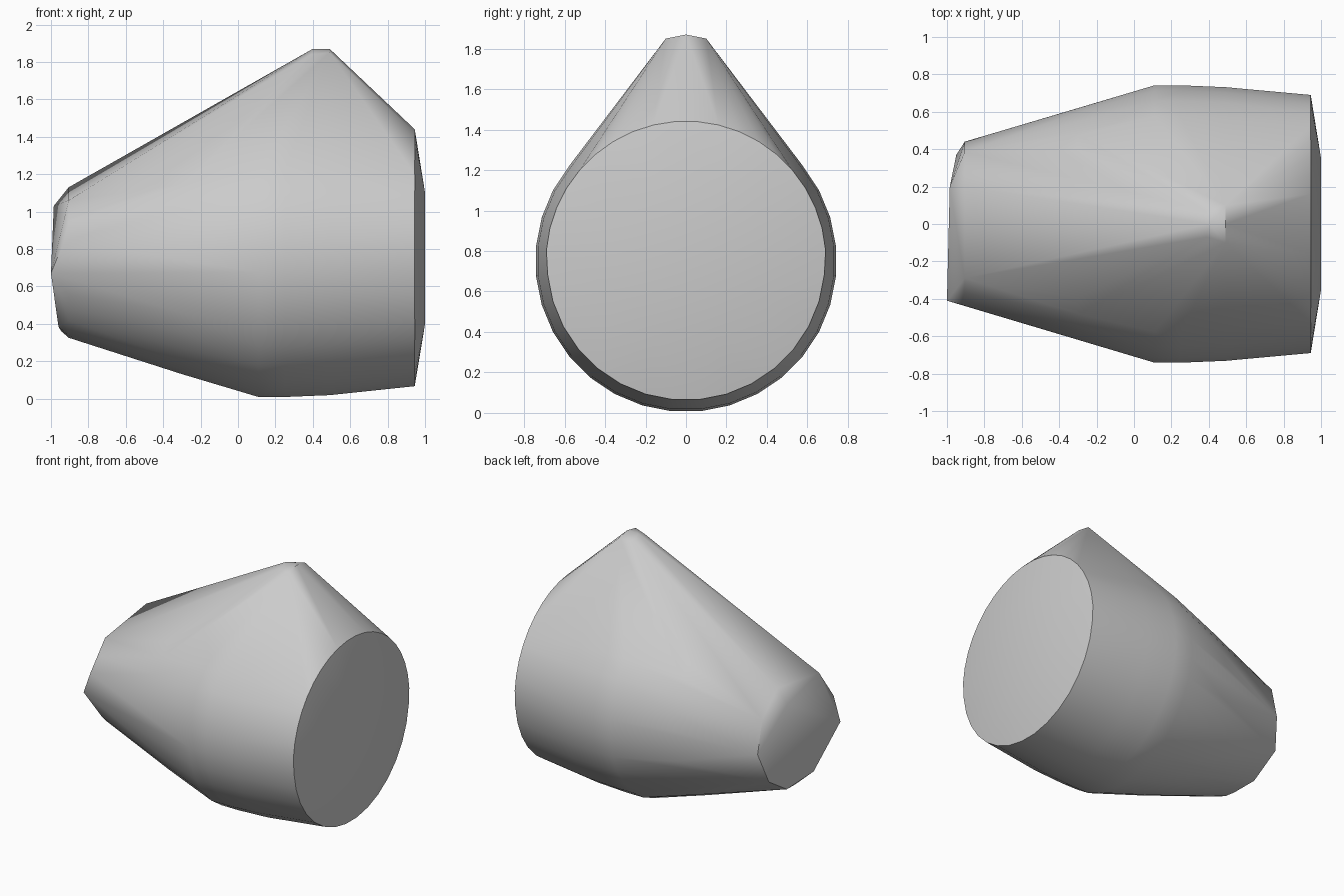
import bpy, bmesh
from math import sin, cos, pi, radians

cube = bpy.data.objects.get("Cube")
if cube:
    bpy.data.objects.remove(cube, do_unlink=True)

AXIS_Z = 0.75
points = []


def ring(x, radius, count, start=0.0, stop=2 * pi):
    """Points of an upright circle or arc around the long axis."""
    step = (stop - start) / count
    for i in range(count):
        a = start + (i + 0.5) * step
        points.append((x, radius * sin(a), AXIS_Z + radius * cos(a)))


# Barrel and the broad, slightly domed end
ring(0.945, 0.692, 20, -pi / 2, pi / 2)
for x, radius in ((0.945, 0.687), (0.49, 0.735), (0.25, 0.745),
                  (0.11, 0.745), (-0.3, 0.622)):
    ring(x, radius, 32)
ring(1.0, 0.38, 8)

# Narrow end: round below, a few broad facets above
ring(-0.905, 0.425, 14, 0.5 * pi, 1.45 * pi)
points += [(-0.905, 0.44, 0.72), (-0.905, 0.385, 0.96), (-0.905, 0.2, 1.13),
           (-0.905, -0.29, 1.06), (-0.905, -0.37, 0.95), (-0.93, -0.43, 0.84)]

# Tilted, uneven tip face
points += [(-1.0, -0.41, 0.67), (-0.985, 0.2, 1.03), (-0.96, -0.15, 0.385),
           (-0.945, 0.15, 0.36), (-0.95, 0.37, 0.5)]

# Blunt peak
points += [(0.4, 0, 1.87), (0.49, 0, 1.87)]
for side in (-1, 1):
    points += [(0.49, 0.1 * side, 1.85), (0.39, 0.07 * side, 1.84),
               (0.46, 0.135 * side, 1.8)]

# Wrap everything in one convex skin
bm = bmesh.new()
for p in points:
    bm.verts.new(p)
result = bmesh.ops.convex_hull(bm, input=bm.verts)
loose = {v for v in result["geom_interior"] + result["geom_unused"]
         if isinstance(v, bmesh.types.BMVert) and not v.link_faces}
bmesh.ops.delete(bm, geom=list(loose), context="VERTS")
bmesh.ops.dissolve_limit(bm, angle_limit=radians(1), verts=bm.verts, edges=bm.edges)
bmesh.ops.recalc_face_normals(bm, faces=bm.faces)

mesh = bpy.data.meshes.new("faceted_stone")
bm.to_mesh(mesh)
bm.free()
stone = bpy.data.objects.new("faceted_stone", mesh)
bpy.context.collection.objects.link(stone)

# Plain grey surface
grey = bpy.data.materials.new("light_grey")
grey.use_nodes = True
colour = (0.6, 0.6, 0.6, 1)
grey.diffuse_color = colour
grey.node_tree.nodes["Principled BSDF"].inputs["Base Color"].default_value = colour
mesh.materials.append(grey)

bpy.ops.object.select_all(action="DESELECT")
stone.select_set(True)
bpy.context.view_layer.objects.active = stone
bpy.ops.object.shade_smooth_by_angle(angle=radians(35))
